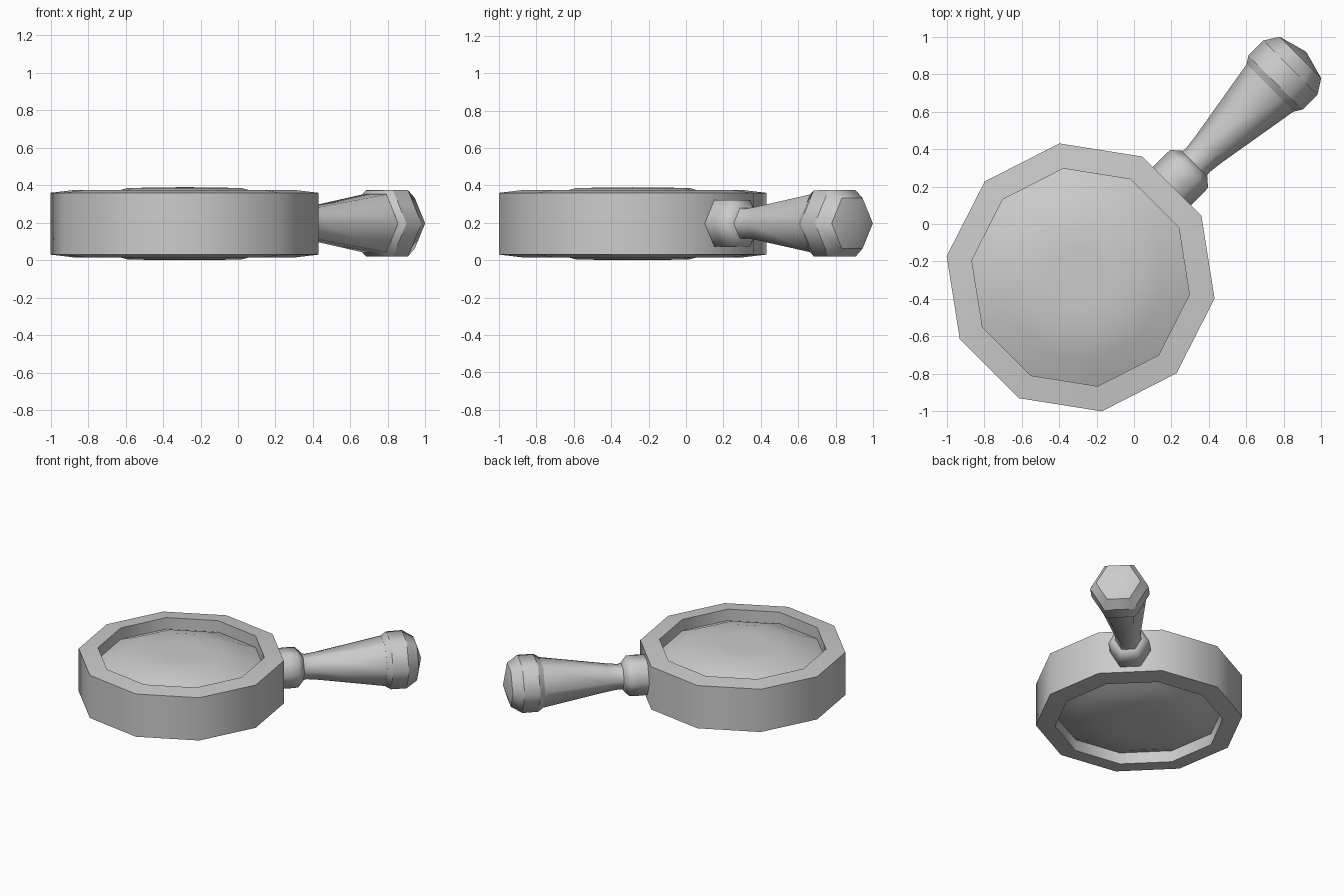
import bpy, bmesh
from math import sin, cos, tau, radians, sqrt
from mathutils import Matrix, Vector

if "Cube" in bpy.data.objects:
    bpy.data.objects.remove(bpy.data.objects["Cube"])

MID = 0.195  # height of the shared centre plane


def lathe(name, profile, sides, matrix, phase=0.0, sharp=(), closed=False):
    """Revolve (radius, height) points; radius 0 gives a pole; sharp lists crease loops."""
    bm = bmesh.new()
    loops = []
    for r, z in profile:
        if r == 0:
            loops.append([bm.verts.new((0, 0, z))])
        else:
            loops.append([bm.verts.new((r * cos(phase + tau * i / sides),
                                        r * sin(phase + tau * i / sides), z))
                          for i in range(sides)])
    pairs = list(zip(loops, loops[1:]))
    if closed:
        pairs.append((loops[-1], loops[0]))
    for a, b in pairs:
        for i in range(sides):
            j = (i + 1) % sides
            if len(a) == 1:
                bm.faces.new((a[0], b[j], b[i]))
            elif len(b) == 1:
                bm.faces.new((a[i], a[j], b[0]))
            else:
                bm.faces.new((a[i], a[j], b[j], b[i]))
    for f in bm.faces:
        f.smooth = True
    for k in sharp:
        for i in range(sides):
            edge = bm.edges.get((loops[k][i], loops[k][(i + 1) % sides]))
            edge.smooth = False
    bm.transform(matrix)
    bmesh.ops.recalc_face_normals(bm, faces=bm.faces)
    mesh = bpy.data.meshes.new(name)
    bm.to_mesh(mesh)
    bm.free()
    obj = bpy.data.objects.new(name, mesh)
    bpy.context.collection.objects.link(obj)
    return obj


# Ten-sided frame and lens share one centre, one flat facing the handle
head = Matrix.Translation((-0.285, -0.285, MID))
turn = radians(27)

# Frame ring with gently sloping rims
lathe("frame_ring",
      [(0.724, -0.165), (0.724, 0.165), (0.588, 0.181), (0.588, -0.181)],
      10, head, turn, sharp=range(4), closed=True)

# Domed lens, bulging on both sides
dome = [(0, 0.195), (0.16, 0.194), (0.31, 0.19), (0.45, 0.152), (0.60, 0.088)]
lathe("lens", dome + [(r, -z) for r, z in reversed(dome)], 10, head, turn,
      sharp=(4, 5))

# Handle frame: local z runs along the diagonal, local y is up
s = 1 / sqrt(2)
axis = Matrix.Translation((0, 0, MID + 0.002)) @ Matrix(
    (Vector((-s, s, 0)), Vector((0, 0, 1)), Vector((s, s, 0)))
).transposed().to_4x4()

# Collar against the frame
lathe("handle_collar",
      [(0, 0.27), (0.143, 0.27), (0.145, 0.35), (0.143, 0.415), (0.10, 0.455), (0, 0.46)],
      6, axis, sharp=(1,))

# Flared grip
lathe("handle_grip",
      [(0, 0.43), (0.10, 0.43), (0.089, 0.48), (0.10, 0.566), (0.18, 1.04), (0, 1.05)],
      6, axis, sharp=(1, 4))

# Pommel with chamfered shoulders and a shallow point
lathe("handle_pommel",
      [(0, 1.03), (0.18, 1.03), (0.204, 1.068), (0.205, 1.18), (0.156, 1.257), (0, 1.30)],
      6, axis, sharp=(1, 2, 3, 4))
